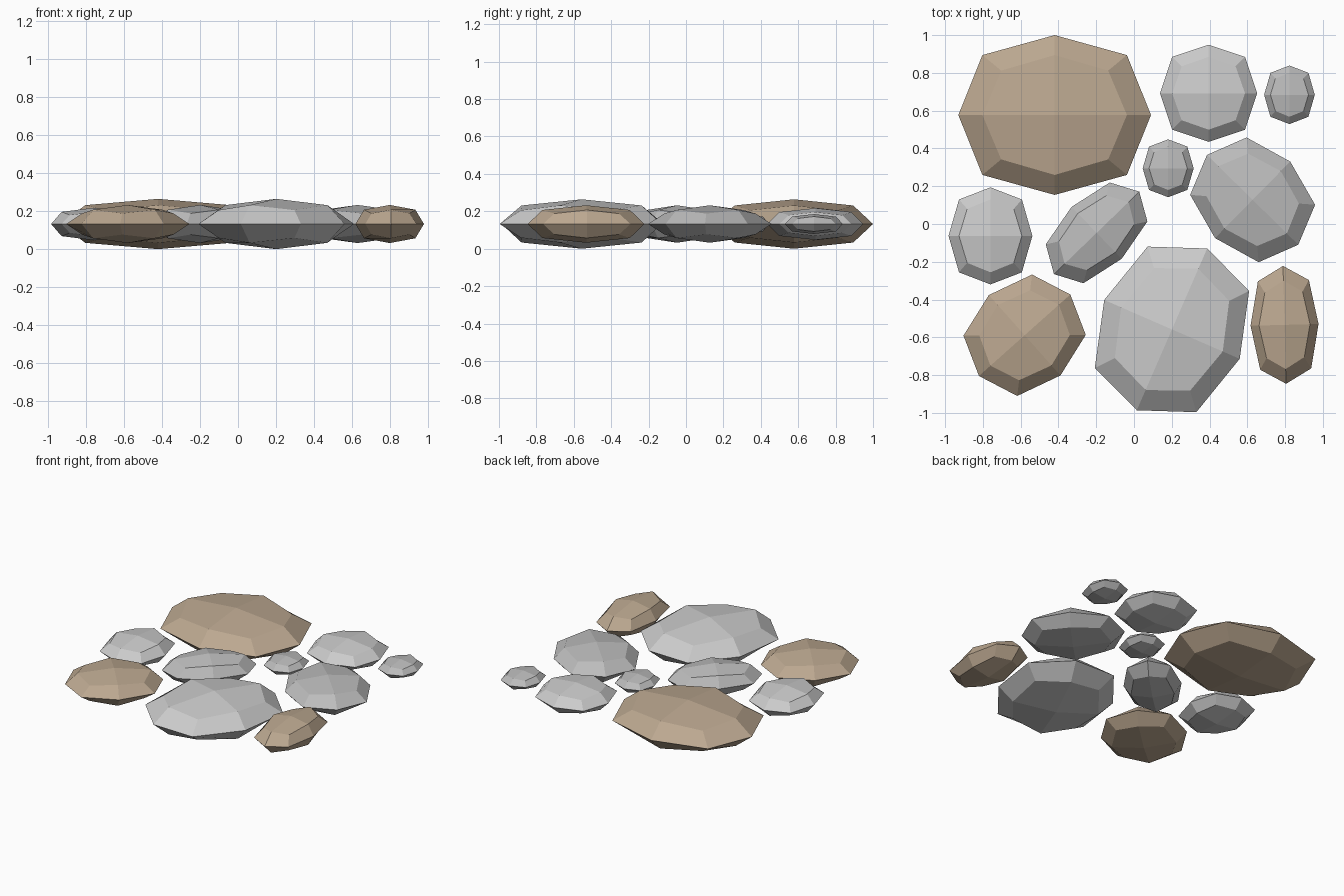
import bpy
import bmesh
from math import radians

if "Cube" in bpy.data.objects:
    bpy.data.objects.remove(bpy.data.objects["Cube"])

MID_Z = 0.132


def material(name, rgb):
    m = bpy.data.materials.new(name)
    m.diffuse_color = (*rgb, 1)
    m.use_nodes = True
    m.node_tree.nodes["Principled BSDF"].inputs["Base Color"].default_value = m.diffuse_color
    return m


BROWN = material("brown_stone", (0.50, 0.39, 0.28))
DARK = material("dark_stone", (0.50, 0.50, 0.50))


def stone(name, x, y, rx, ry, rz, turn=0, mat=None):
    """Cube rounded by one subdivision step, squashed into a flat pebble."""
    bm = bmesh.new()
    bmesh.ops.create_cube(bm, size=2)
    bmesh.ops.subdivide_edges(bm, edges=bm.edges[:], cuts=1, use_grid_fill=True)
    # face centres stay out, edge midpoints and corners pull in
    pull = {1: 1.0, 2: 0.75, 3: 5 / 9}
    for v in bm.verts:
        v.co *= pull[sum(abs(c) > 0.5 for c in v.co)]
        v.co.x *= rx
        v.co.y *= ry
        v.co.z *= rz
    mesh = bpy.data.meshes.new(name)
    bm.to_mesh(mesh)
    bm.free()
    ob = bpy.data.objects.new(name, mesh)
    ob.location = (x, y, MID_Z)
    ob.rotation_euler.z = radians(turn)
    if mat:
        mesh.materials.append(mat)
    bpy.context.collection.objects.link(ob)


# Large stones
stone("large_brown_stone", -0.42, 0.577, 0.51, 0.423, 0.132, 0, BROWN)
stone("large_light_stone", 0.201, -0.558, 0.391, 0.467, 0.132, -23.5)
# Medium stones
stone("medium_brown_stone", -0.579, -0.589, 0.324, 0.285, 0.10, 41.7, BROWN)
stone("medium_dark_stone", 0.628, 0.128, 0.284, 0.339, 0.10, 45.5, DARK)
# Long stones
stone("long_brown_stone", 0.797, -0.534, 0.18, 0.312, 0.10, 1.5, BROWN)
stone("long_dark_stone", -0.198, -0.047, 0.314, 0.191, 0.10, 44, DARK)
# Round light stones
stone("round_light_stone_back", 0.395, 0.692, 0.257, 0.257, 0.085)
stone("round_light_stone_left", -0.76, -0.063, 0.222, 0.257, 0.085)
# Small stones
stone("small_dark_stone_middle", 0.181, 0.295, 0.135, 0.153, 0.053, 0, DARK)
stone("small_dark_stone_right", 0.823, 0.684, 0.134, 0.155, 0.053, 0, DARK)
